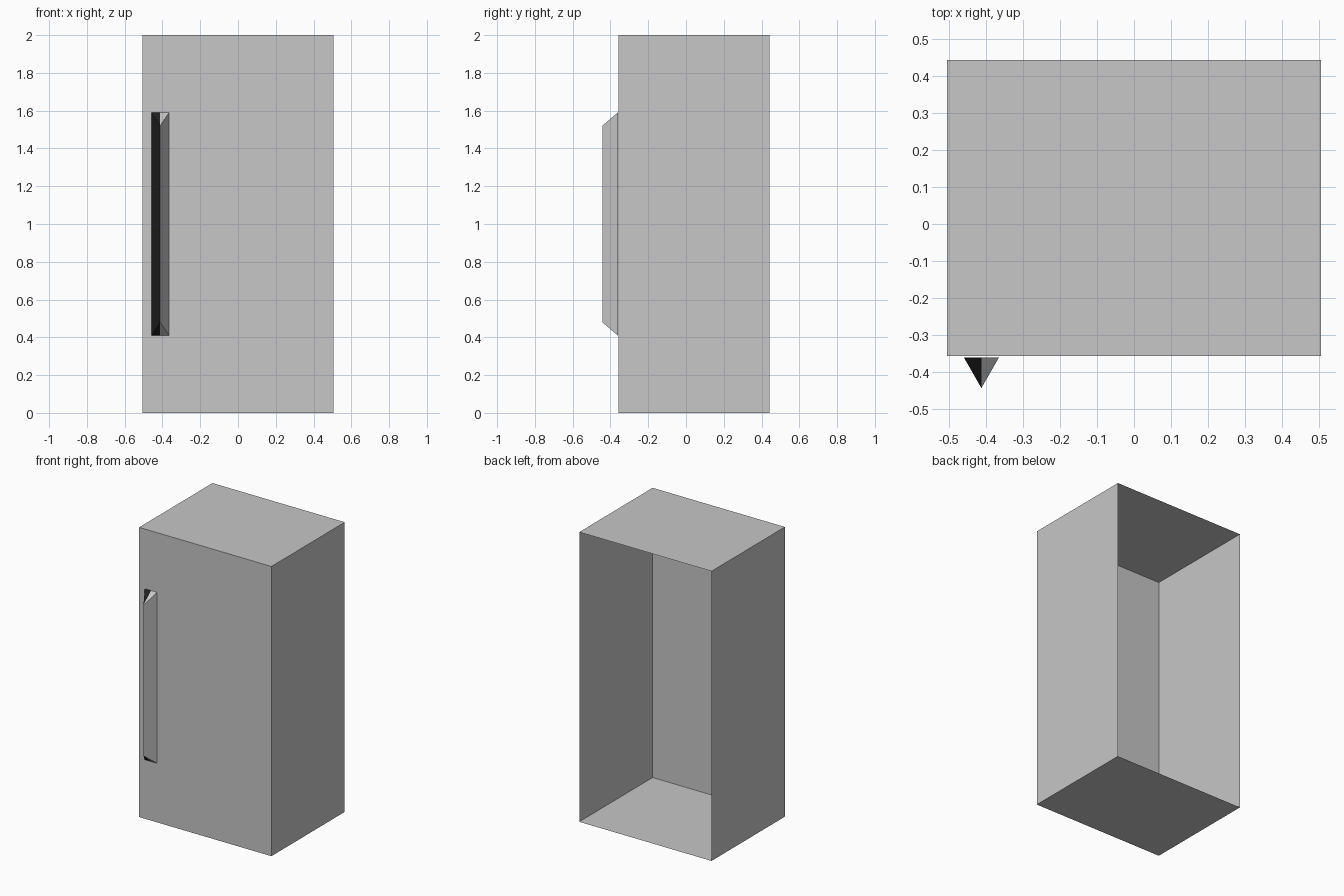
import bpy, bmesh
from mathutils import Vector

if "Cube" in bpy.data.objects:
    bpy.data.objects.remove(bpy.data.objects["Cube"])


def material(name, rgb):
    m = bpy.data.materials.new(name)
    m.diffuse_color = (*rgb, 1)
    m.use_nodes = True
    m.node_tree.nodes["Principled BSDF"].inputs["Base Color"].default_value = m.diffuse_color
    return m


grey = material("light grey", (0.57, 0.57, 0.57))
black = material("black", (0.015, 0.015, 0.015))


def add_object(name, bm, mats):
    mesh = bpy.data.meshes.new(name)
    bm.to_mesh(mesh)
    bm.free()
    for m in mats:
        mesh.materials.append(m)
    ob = bpy.data.objects.new(name, mesh)
    bpy.context.collection.objects.link(ob)
    return ob


# Cabinet: thin-walled box, open at the back
X, Y0, Y1, H = 0.505, -0.357, 0.443, 2.0
bm = bmesh.new()
bmesh.ops.create_cube(bm, size=1)
bmesh.ops.scale(bm, vec=(2 * X, Y1 - Y0, H), verts=bm.verts)
bmesh.ops.translate(bm, vec=(0, (Y0 + Y1) / 2, H / 2), verts=bm.verts)
bm.normal_update()
back = [f for f in bm.faces if f.normal.y > 0.9]
bmesh.ops.delete(bm, geom=back, context='FACES_ONLY')
add_object("cabinet", bm, [grey])

# Handle: triangular bar with sloped ends, dark on its left half
CX, HALF, YB, YF = -0.412, 0.047, -0.361, -0.443
bm = bmesh.new()
rings = []
for z_back, z_tip in ((0.41, 0.48), (1.59, 1.52)):
    rings.append([bm.verts.new(p) for p in (
        (CX - HALF, YB, z_back), (CX, YB, z_back),
        (CX + HALF, YB, z_back), (CX, YF, z_tip))])
lo, hi = rings
for i in range(4):
    j = (i + 1) % 4
    bm.faces.new((lo[i], lo[j], hi[j], hi[i]))
for left_v, mid, right_v, tip in rings:
    bm.faces.new((left_v, mid, tip))
    bm.faces.new((mid, right_v, tip))
bmesh.ops.recalc_face_normals(bm, faces=bm.faces)
for f in bm.faces:
    f.material_index = 1 if f.calc_center_median().x < CX else 0
add_object("door_handle", bm, [grey, black])
